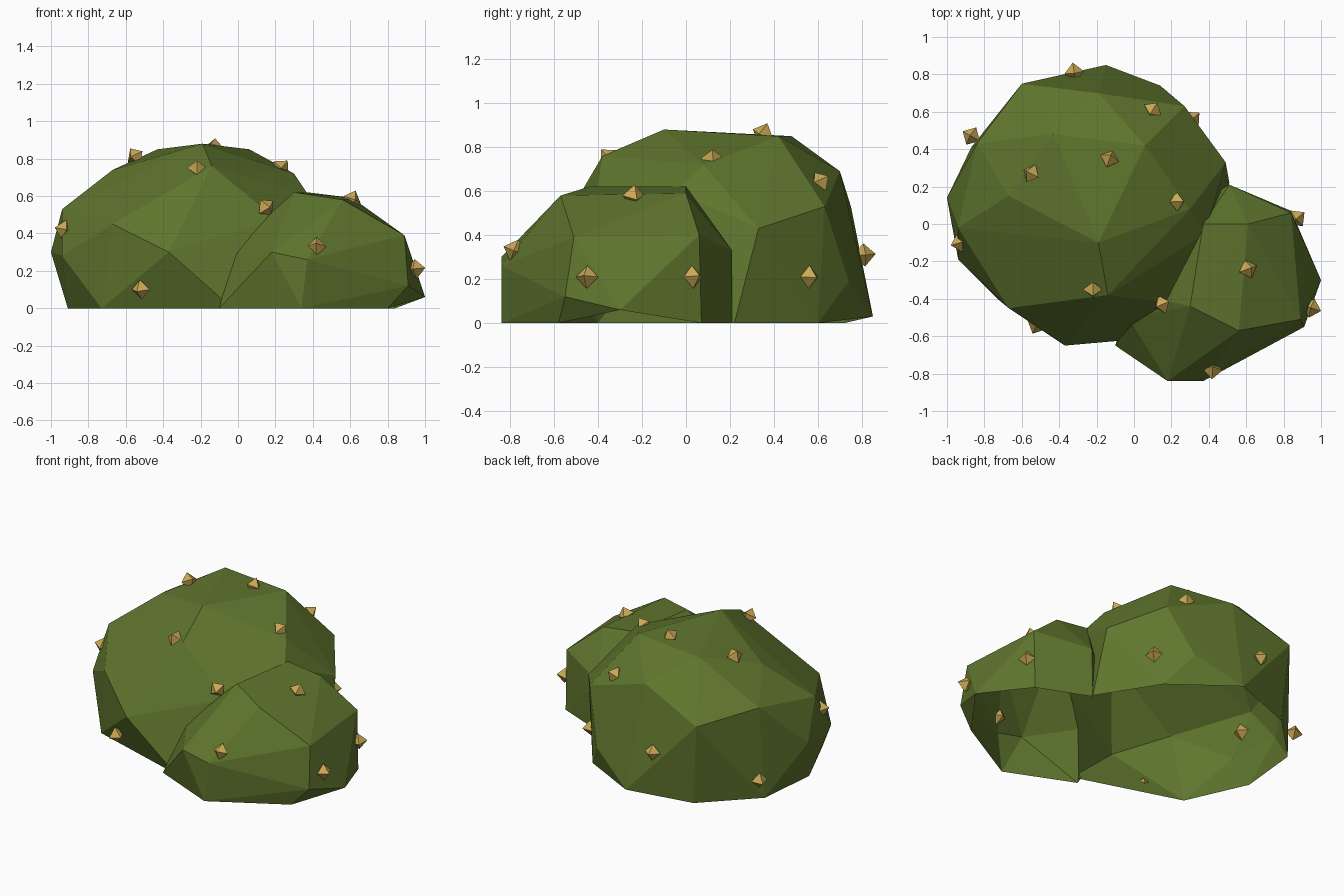
import bpy, bmesh
from mathutils import Vector

cube = bpy.data.objects.get("Cube")
if cube:
    bpy.data.objects.remove(cube, do_unlink=True)


def material(name, colour):
    mat = bpy.data.materials.new(name)
    mat.use_nodes = True
    mat.diffuse_color = colour
    mat.node_tree.nodes["Principled BSDF"].inputs["Base Color"].default_value = colour
    return mat


def faceted_solid(name, corners, mat):
    """Closed flat-faced solid stretched over its corners."""
    bm = bmesh.new()
    for corner in corners:
        bm.verts.new(corner)
    bmesh.ops.convex_hull(bm, input=bm.verts[:])
    loose = [v for v in bm.verts if not v.link_faces]
    bmesh.ops.delete(bm, geom=loose, context="VERTS")
    bmesh.ops.recalc_face_normals(bm, faces=bm.faces[:])
    mesh = bpy.data.meshes.new(name)
    bm.to_mesh(mesh)
    bm.free()
    mesh.materials.append(mat)
    obj = bpy.data.objects.new(name, mesh)
    bpy.context.collection.objects.link(obj)
    return obj


def merge(base, other):
    """Join two solids into one skin and discard the second."""
    mod = base.modifiers.new("union", "BOOLEAN")
    mod.operation = "UNION"
    mod.solver = "EXACT"
    mod.object = other
    bpy.context.view_layer.update()
    depsgraph = bpy.context.evaluated_depsgraph_get()
    base.data = bpy.data.meshes.new_from_object(base.evaluated_get(depsgraph))
    base.modifiers.clear()
    bpy.data.objects.remove(other, do_unlink=True)


def open_underside(obj):
    bm = bmesh.new()
    bm.from_mesh(obj.data)
    bm.normal_update()
    underside = [f for f in bm.faces if f.normal.z < -0.75]
    bmesh.ops.delete(bm, geom=underside, context="FACES")
    bm.to_mesh(obj.data)
    bm.free()


leaf_green = material("leaf_green", (0.115, 0.18, 0.027, 1))
berry_gold = material("berry_gold", (0.59, 0.4, 0.09, 1))

# Large mound: crown, shoulder, waist and ground corners
crown = [(-.19, -.1, .88), (.06, .42, .85), (-.43, .48, .85), (-.14, -.38, .76),
         (.3, .08, .72), (-.67, .15, .74), (-.19, .7, .69)]
shoulder = [(-.94, -.02, .53), (-.84, .43, .6), (.27, .63, .53), (.49, .33, .43),
            (-.67, -.45, .45), (.2, -.42, .48), (.38, -.05, .6), (-.6, .75, .53)]
waist = [(-1, .14, .3), (-.94, -.19, .28), (-.37, -.65, .3),
         (.14, .74, .19), (-.15, .85, .03)]
ground = [(-.91, 0, 0), (-.73, -.4, 0), (-.03, -.62, 0), (.3, -.3, 0),
          (.51, .22, 0), (.27, .6, 0), (-.15, .73, 0), (-.56, .72, 0), (-.87, .41, 0)]
bush = faceted_solid("bush", crown + shoulder + waist + ground, leaf_green)

# Small mound in front, on the left
crown = [(.37, 0, .62), (.61, 0, .59), (.56, -.57, .58), (.3, -.44, .62)]
waist = [(.89, -.51, .39), (.84, .06, .4), (.51, .21, .33), (.18, -.84, .3),
         (.37, -.84, .26), (.91, -.55, .12), (1, -.3, .06), (.13, -.4, .47),
         (-.03, -.5, .29)]
ground = [(-.1, -.65, 0), (.34, -.84, 0), (.8, -.58, 0),
          (.84, .07, 0), (.5, .21, 0), (.1, 0, .05)]
small_mound = faceted_solid("small_mound", crown + waist + ground, leaf_green)

merge(bush, small_mound)
open_underside(bush)

# Berries half sunk in the leaves, one tip pointing out
tips = [Vector(axis) * side * 0.053
        for axis in ((1, 0, 0), (0, 1, 0), (0, 0, 1)) for side in (1, -1)]
large_spots = [(-.32, .81, .31), (-.87, .47, .14), (.1, .61, .64), (.31, .56, .21),
               (-.13, .35, .86), (-.55, .27, .81), (.23, .12, .75), (-.93, -.1, .42),
               (-.22, -.35, .75), (-.52, -.54, .1)]
small_spots = [(.15, -.43, .54), (.61, -.24, .58), (.87, .03, .21),
               (.95, -.45, .21), (.42, -.78, .33)]
for side, spots, centre in (("large", large_spots, Vector((-.22, .1, .25))),
                            ("small", small_spots, Vector((.45, -.3, .15)))):
    for i, spot in enumerate(spots):
        berry = faceted_solid(f"{side}_mound_berry_{i + 1}", tips, berry_gold)
        berry.location = spot
        outward = Vector(spot) - centre
        berry.rotation_euler = outward.to_track_quat("Z", "Y").to_euler()
